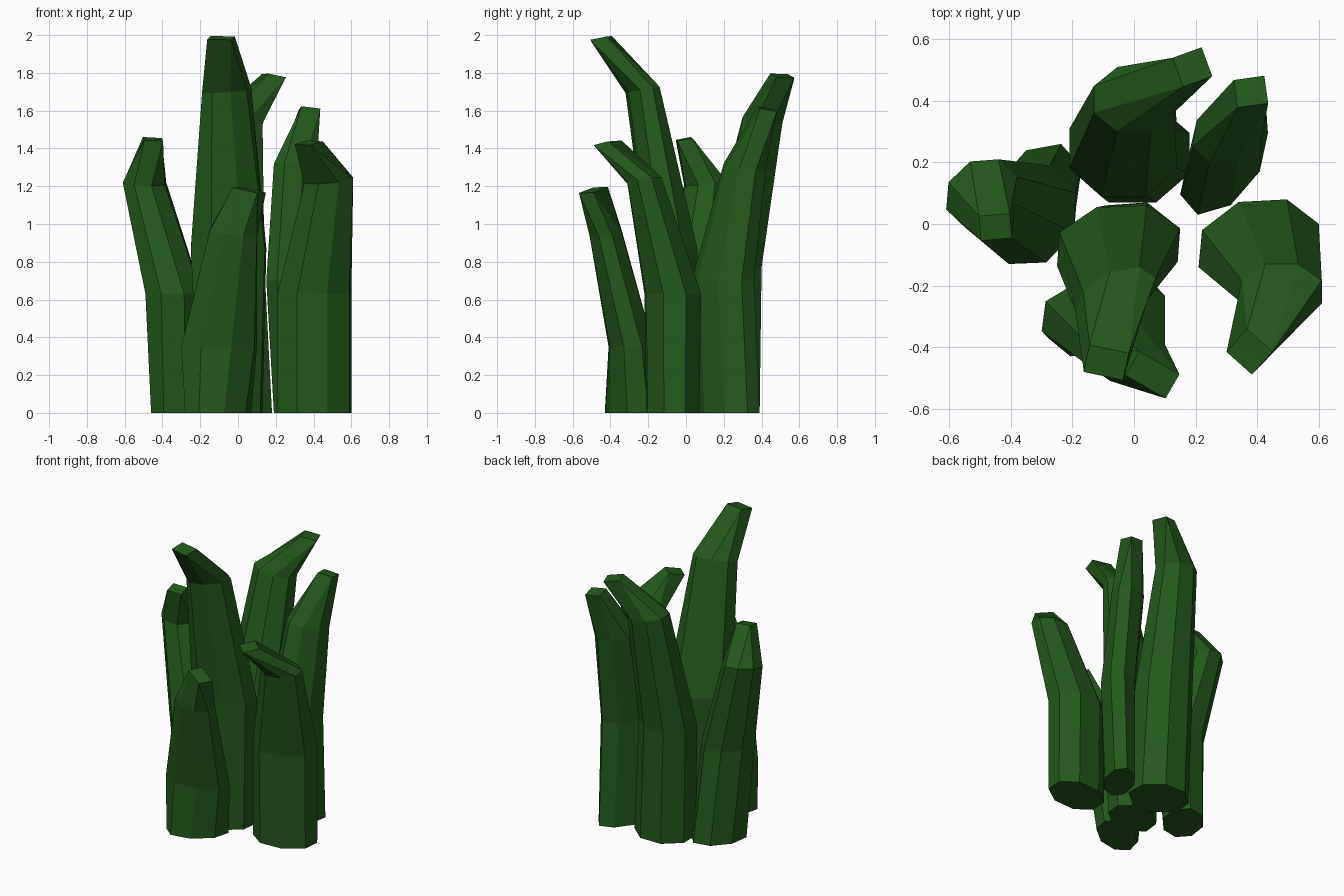
import bpy, bmesh, math
from mathutils import Vector

if "Cube" in bpy.data.objects:
    bpy.data.objects.remove(bpy.data.objects["Cube"])

green = bpy.data.materials.new("leaf_green")
green.diffuse_color = (0.018, 0.100, 0.012, 1)
green.use_nodes = True
green.node_tree.nodes["Principled BSDF"].inputs["Base Color"].default_value = green.diffuse_color


def octagon(x0, x1, y0, y1, z, skew=0.0):
    """Eight-sided ring filling the x/y extents; skew stretches it diagonally."""
    uv = []
    for i in range(8):
        a = math.pi / 8 + i * math.pi / 4
        c, s = math.cos(a), math.sin(a)
        uv.append((c + skew * s, s + skew * c))
    k = 0.5 / max(u for u, v in uv)
    return [Vector(((x0 + x1) / 2 + (x1 - x0) * k * u,
                    (y0 + y1) / 2 + (y1 - y0) * k * v, z)) for u, v in uv]


def square_tip(cx, cy, z, w, d, deg):
    """Four-cornered tip; each corner takes two neighbouring ring points."""
    r = math.radians(deg)
    pts = []
    for i in range(8):
        a = math.pi / 4 + (i // 2) * math.pi / 2
        u, v = math.copysign(w / 2, math.cos(a)), math.copysign(d / 2, math.sin(a))
        pts.append(Vector((cx + u * math.cos(r) - v * math.sin(r),
                           cy + u * math.sin(r) + v * math.cos(r), z)))
    return pts


def tilt(pts, direction, slope):
    """Lean a ring so that it drops towards the bend direction."""
    c = sum(pts, Vector()) / len(pts)
    for p in pts:
        p.z -= slope * (p - c).dot(direction)


def blade(name, base, mid, bend, tip):
    rings = [octagon(*base), octagon(*mid), octagon(*bend), square_tip(*tip)]
    centre = sum(rings[2], Vector()) / 8
    lean = Vector((tip[0] - centre.x, tip[1] - centre.y, 0)).normalized()
    tilt(rings[2], lean, 0.17)
    tilt(rings[3], lean, 0.2)
    bm = bmesh.new()
    loops = [[bm.verts.new(p) for p in ring] for ring in rings]
    for lo, hi in zip(loops, loops[1:]):
        for i in range(8):
            j = (i + 1) % 8
            bm.faces.new((lo[i], lo[j], hi[j], hi[i]))
    bm.faces.new(loops[0][::-1])
    bm.faces.new(loops[-1])
    bmesh.ops.remove_doubles(bm, verts=bm.verts, dist=0.001)
    bmesh.ops.recalc_face_normals(bm, faces=bm.faces)
    mesh = bpy.data.meshes.new(name)
    bm.to_mesh(mesh)
    bm.free()
    mesh.materials.append(green)
    obj = bpy.data.objects.new(name, mesh)
    bpy.context.collection.objects.link(obj)


# Each blade: base, middle and bend rings (x0, x1, y0, y1, z, skew), then the tip
blade("tall_centre_blade",
      (-0.21, 0.13, -0.20, 0.07, 0, 0.09), (-0.25, 0.15, -0.21, 0.06, 0.87, 0.05),
      (-0.19, 0.07, -0.32, -0.14, 1.71, 0.25), (-0.09, -0.45, 1.985, 0.13, 0.09, -12))
blade("short_front_blade",
      (-0.28, 0.07, -0.43, -0.14, 0, 0.22), (-0.30, 0.10, -0.41, -0.17, 0.35, 0.08),
      (-0.15, 0.10, -0.51, -0.34, 0.95), (0.06, -0.49, 1.18, 0.15, 0.09, -30))
blade("right_blade",
      (0.21, 0.60, -0.21, 0.07, 0, 0.07), (0.21, 0.60, -0.22, 0.08, 0.63, 0.07),
      (0.35, 0.61, -0.31, -0.13, 1.23), (0.375, -0.415, 1.43, 0.11, 0.10, -42))
blade("left_blade",
      (-0.46, -0.17, -0.07, 0.26, 0, 0.16), (-0.49, -0.19, -0.13, 0.19, 0.63, 0.04),
      (-0.61, -0.38, -0.01, 0.21, 1.22, 0.08), (-0.45, -0.01, 1.45, 0.10, 0.08, 5))
blade("back_blade",
      (-0.19, 0.18, 0.07, 0.39, 0), (-0.21, 0.14, 0.09, 0.40, 0.77),
      (-0.13, 0.13, 0.30, 0.51, 1.55), (0.19, 0.51, 1.785, 0.10, 0.10, 20))
blade("back_right_blade",
      (0.19, 0.43, 0.07, 0.39, 0, 0.25), (0.15, 0.435, 0.03, 0.36, 0.70, 0.25),
      (0.19, 0.43, 0.20, 0.42, 1.30, 0.15), (0.38, 0.43, 1.61, 0.10, 0.09, 8))
